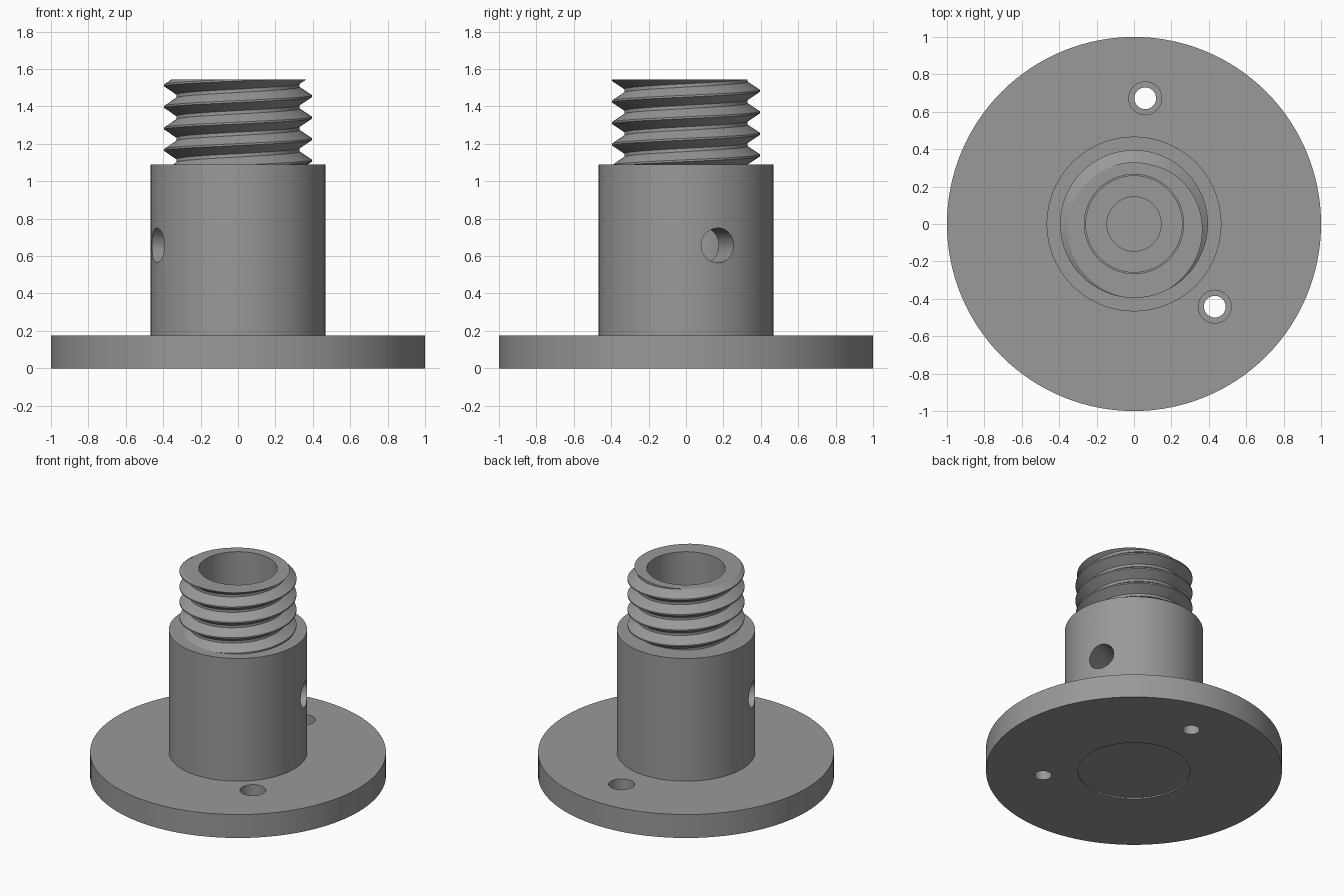
import bpy, bmesh, math

if "Cube" in bpy.data.objects:
    bpy.data.objects.remove(bpy.data.objects["Cube"])

SEG = 128
grey = bpy.data.materials.new("mid grey")
grey.diffuse_color = (0.32, 0.32, 0.32, 1)
grey.use_nodes = True
grey.node_tree.nodes["Principled BSDF"].inputs["Base Color"].default_value = grey.diffuse_color


def make_object(name, bm):
    bmesh.ops.recalc_face_normals(bm, faces=bm.faces)
    me = bpy.data.meshes.new(name)
    bm.to_mesh(me)
    bm.free()
    me.materials.append(grey)
    ob = bpy.data.objects.new(name, me)
    bpy.context.collection.objects.link(ob)
    return ob


def lathe(name, profile, x=0, y=0, seg=SEG):
    """Closed solid of revolution; the profile starts and ends on the axis."""
    bm = bmesh.new()
    rings = []
    for r, z in profile:
        n = 1 if r == 0 else seg
        rings.append([bm.verts.new((x + r * math.cos(math.tau * i / seg),
                                    y + r * math.sin(math.tau * i / seg), z))
                      for i in range(n)])
    for a, b in zip(rings, rings[1:]):
        for i in range(seg):
            j = (i + 1) % seg
            if len(a) == 1:
                bm.faces.new((a[0], b[i], b[j]))
            elif len(b) == 1:
                bm.faces.new((a[i], a[j], b[0]))
            else:
                bm.faces.new((a[i], a[j], b[j], b[i]))
    return make_object(name, bm)


def screw_thread(name, z_low, z_high, pitch=0.115, crest=0.395, root=0.33, crest_z=1.455):
    """Right-handed V thread, trimmed flat and capped at both ends."""
    profile = [(crest, -0.005), (crest, 0.005), (root, 0.0485), (root, 0.0665)]
    turns = range(-6, 4)
    bm = bmesh.new()
    cols = []
    for i in range(SEG + 1):
        a = math.tau * i / SEG
        cols.append([bm.verts.new((r * math.cos(a), r * math.sin(a),
                                   crest_z + pitch * (t + i / SEG) + dz))
                     for t in turns for r, dz in profile])
    for a, b in zip(cols, cols[1:]):
        for k in range(len(a) - 1):
            bm.faces.new((a[k], b[k], b[k + 1], a[k + 1]))
    bmesh.ops.remove_doubles(bm, verts=bm.verts, dist=1e-5)
    for z, up in ((z_low, -1), (z_high, 1)):
        bmesh.ops.bisect_plane(bm, geom=bm.verts[:] + bm.edges[:] + bm.faces[:],
                               plane_co=(0, 0, z), plane_no=(0, 0, up), clear_outer=True)
        rim = [e for e in bm.edges if e.is_boundary
               and all(abs(v.co.z - z) < 1e-4 for v in e.verts)]
        bmesh.ops.holes_fill(bm, edges=rim, sides=0)
    return make_object(name, bm)


def cylinder(name, r, z0, z1, x=0, y=0, seg=SEG):
    return lathe(name, [(0, z0), (r, z0), (r, z1), (0, z1)], x, y, seg)


def combine(target, other, operation):
    mod = target.modifiers.new(operation, 'BOOLEAN')
    mod.operation, mod.solver, mod.object = operation, 'EXACT', other
    bpy.context.view_layer.objects.active = target
    bpy.ops.object.modifier_apply(modifier=mod.name)
    bpy.data.objects.remove(other)


# Flange and shank, with a shallow recess underneath
stand = lathe("flanged_threaded_stand",
              [(0, 0.01), (0.38, 0.01), (0.38, 0), (1, 0), (1, 0.175),
               (0.467, 0.175), (0.467, 1.09), (0, 1.09)])

# Threaded neck
combine(stand, screw_thread("neck_thread", 1.03, 1.545), 'UNION')

# Stepped bore and the small pocket in its floor
for r, z0, z1 in ((0.265, 1.09, 1.7), (0.257, 0.175, 1.2), (0.145, 0.09, 0.3)):
    combine(stand, cylinder("bore_cutter", r, z0, z1), 'DIFFERENCE')

# Counterbored screw holes in the flange
for x, y in ((0.06, 0.672), (0.432, -0.442)):
    combine(stand, cylinder("hole_cutter", 0.058, -0.1, 0.3, x, y, 48), 'DIFFERENCE')
    combine(stand, cylinder("counterbore_cutter", 0.088, 0.09, 0.3, x, y, 48), 'DIFFERENCE')

# Cross hole through the shank
cross = cylinder("cross_hole_cutter", 0.093, -0.7, 0.7, seg=48)
cross.rotation_euler = (0, math.pi / 2, math.radians(21.5))
cross.location = (0, 0, 0.657)
bpy.context.view_layer.update()
combine(stand, cross, 'DIFFERENCE')

# Smooth walls, crisp edges
bpy.ops.object.select_all(action='DESELECT')
stand.select_set(True)
bpy.context.view_layer.objects.active = stand
bpy.ops.object.shade_smooth_by_angle(angle=math.radians(30))
